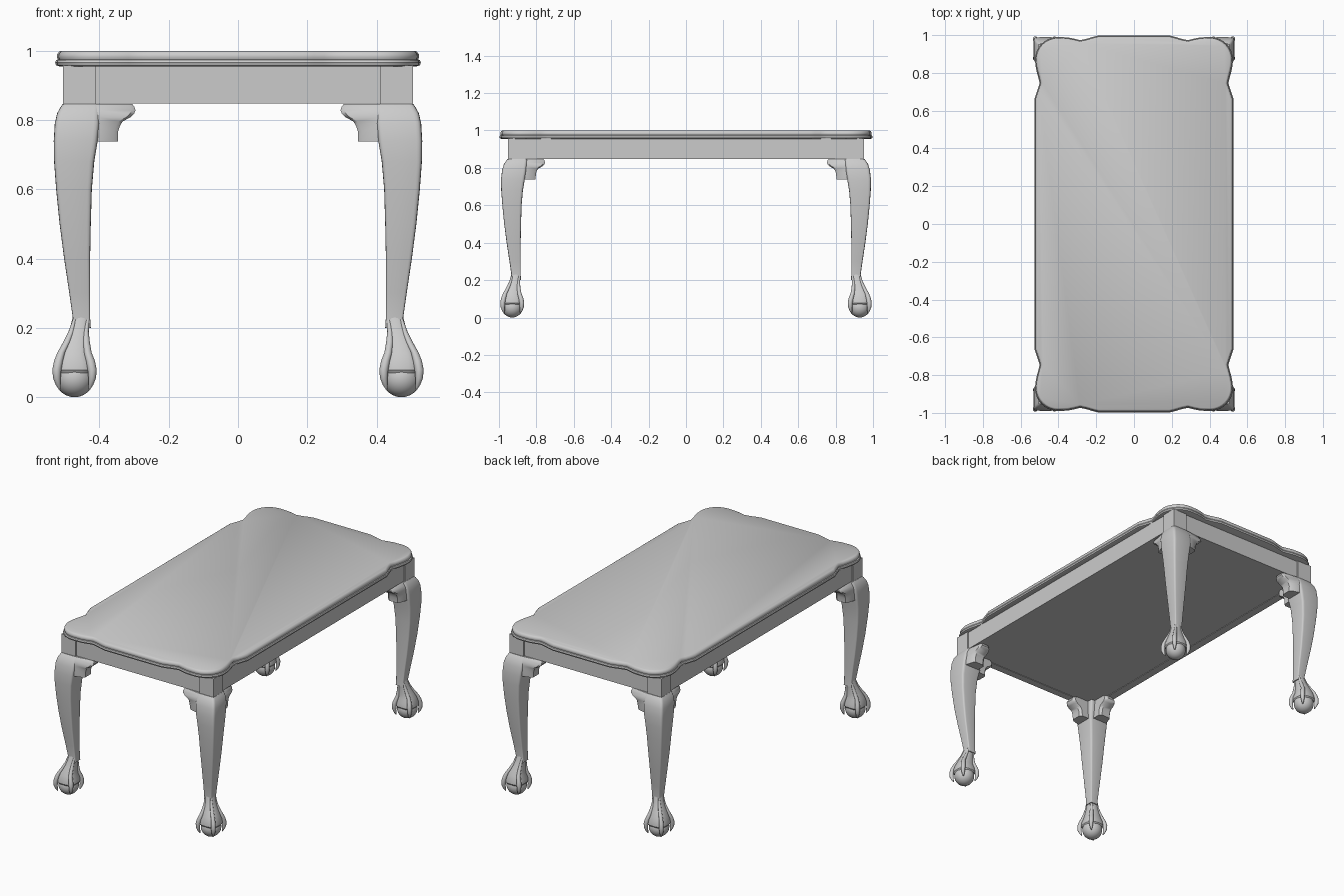
import bpy, bmesh, math
from mathutils import Vector

cube = bpy.data.objects.get("Cube")
if cube:
    bpy.data.objects.remove(cube, do_unlink=True)

SHIFT = 0.457          # a leg's y position is its x position plus this
FOOT = 0.472           # x of the foot centre


def finish(name, bm, mirror=(True, True), angle=32):
    bmesh.ops.recalc_face_normals(bm, faces=bm.faces[:])
    mesh = bpy.data.meshes.new(name)
    bm.to_mesh(mesh)
    bm.free()
    mesh.shade_smooth()
    mesh.set_sharp_from_angle(angle=math.radians(angle))
    obj = bpy.data.objects.new(name, mesh)
    bpy.context.collection.objects.link(obj)
    if any(mirror):
        mod = obj.modifiers.new("Mirror", "MIRROR")
        mod.use_axis = (mirror[0], mirror[1], False)
        mod.use_mirror_merge = False
    return obj


def loft(bm, rings):
    rows = [[bm.verts.new(p) for p in ring] for ring in rings]
    n = len(rows[0])
    for a, b in zip(rows, rows[1:]):
        for i in range(n):
            j = (i + 1) % n
            bm.faces.new((a[i], a[j], b[j], b[i]))
    bm.faces.new(rows[0])
    bm.faces.new(rows[-1])


def section(cx, cy, half, z, power=2.0, n=24):
    """Horizontal ring between a circle (2) and a square (high power)."""
    ring = []
    for i in range(n):
        a = math.tau * i / n
        c, s = math.cos(a), math.sin(a)
        ring.append((cx + half * math.copysign(abs(c) ** (2 / power), c),
                     cy + half * math.copysign(abs(s) ** (2 / power), s), z))
    return ring


def box(name, lo, hi, mirror):
    bm = bmesh.new()
    corners = ((lo[0], lo[1]), (hi[0], lo[1]), (hi[0], hi[1]), (lo[0], hi[1]))
    loft(bm, [[(x, y, z) for x, y in corners] for z in (lo[2], hi[2])])
    return finish(name, bm, mirror)


# Scalloped table top with a moulded edge
quarter = [(0.528, 0.66), (0.518, 0.69), (0.508, 0.72), (0.499, 0.745),
           (0.507, 0.775), (0.516, 0.81), (0.522, 0.84)]
for i in range(11):
    a = math.pi / 2 * i / 10
    quarter.append((0.402 + 0.122 * math.cos(a), 0.87 + 0.12 * math.sin(a)))
quarter += [(0.35, 0.988), (0.315, 0.981), (0.285, 0.973),
            (0.25, 0.981), (0.22, 0.99), (0.187, 0.998)]
back = quarter + [(-x, y) for x, y in reversed(quarter)]
outline = [Vector(p) for p in back + [(-x, -y) for x, y in back]]


def inset(d):
    pts = []
    for i, p in enumerate(outline):
        t = outline[(i + 1) % len(outline)] - outline[i - 1]
        t.normalize()
        pts.append(p - d * Vector((t.y, -t.x)))
    return pts


bm = bmesh.new()
edge = [(0.012, 0.955), (0.003, 0.958), (0.0, 0.966), (0.003, 0.973),
        (0.008, 0.975), (0.005, 0.982), (0.006, 0.99), (0.011, 0.997), (0.016, 1.0)]
loft(bm, [[(p.x, p.y, z) for p in inset(d)] for d, z in edge])
finish("table_top", bm, (False, False))

# Apron rails, corner posts and closed underside
box("corner_posts", (0.41, 0.862, 0.845), (0.505, 0.952, 0.957), (True, True))
box("end_rails", (-0.412, 0.9, 0.848), (0.412, 0.944, 0.957), (False, True))
box("side_rails", (0.45, -0.865, 0.848), (0.497, 0.865, 0.957), (True, False))
box("underside_panel", (-0.48, -0.93, 0.851), (0.48, 0.93, 0.9), (False, False))

# Cabriole legs: height, inner x, outer x
leg = [(0.2, 0.425, 0.477), (0.23, 0.427, 0.477), (0.3, 0.427, 0.487),
       (0.4, 0.427, 0.502), (0.5, 0.425, 0.515), (0.6, 0.422, 0.525),
       (0.68, 0.415, 0.531), (0.74, 0.405, 0.532), (0.79, 0.4, 0.529),
       (0.82, 0.4, 0.522), (0.838, 0.4, 0.512), (0.847, 0.4, 0.506)]
bm = bmesh.new()
loft(bm, [section((i + o) / 2, (i + o) / 2 + SHIFT - 0.008 * max(0, z - 0.75) / 0.1,
                  (o - i) / 2, z, 9) for z, i, o in leg])
finish("legs", bm)

# Knee brackets: height, reach toward the table's middle, outer face
bracket = [(0.738, 0.347, 0.52), (0.767, 0.346, 0.522), (0.785, 0.34, 0.521),
           (0.796, 0.333, 0.521), (0.808, 0.311, 0.52), (0.818, 0.3, 0.518),
           (0.828, 0.296, 0.514), (0.84, 0.3, 0.507), (0.847, 0.306, 0.502)]
rings = []
for z, reach, face in bracket:
    plan = [(0.47, 0.43), (reach + 0.012, 0.43), (reach, 0.445),
            (reach, face - 0.022), (reach + 0.012, face - 0.012), (0.4, face), (0.47, face)]
    rings.append([(x, y + SHIFT - 0.005, z) for x, y in plan])
bm = bmesh.new()
loft(bm, rings)
loft(bm, [[(y - SHIFT, x + SHIFT, z) for x, y, z in ring] for ring in rings])
finish("knee_brackets", bm)

# Ball of each foot
bm = bmesh.new()
bmesh.ops.create_uvsphere(bm, u_segments=28, v_segments=18, radius=0.056)
bmesh.ops.translate(bm, verts=bm.verts[:], vec=(FOOT, FOOT + SHIFT, 0.056))
finish("foot_balls", bm)

# Webbed paw flaring from the ankle over the ball
paw = [(0.07, 0.052), (0.078, 0.057), (0.1, 0.055), (0.125, 0.046),
       (0.15, 0.039), (0.18, 0.031), (0.205, 0.027), (0.23, 0.025)]
bm = bmesh.new()
for_centre = lambda z: FOOT - 0.02 * max(0, z - 0.13) / 0.1
loft(bm, [section(for_centre(z), for_centre(z) + SHIFT, h, z, 2.8) for z, h in paw])
finish("paws", bm)

# Four claws on the corners of each foot: height, offset, radius
claw = [(0.022, 0.043, 0.002), (0.035, 0.047, 0.007), (0.055, 0.051, 0.011),
        (0.08, 0.051, 0.013), (0.105, 0.046, 0.013), (0.13, 0.038, 0.011),
        (0.16, 0.028, 0.01), (0.19, 0.021, 0.008), (0.225, 0.019, 0.005)]
bm = bmesh.new()
for sx in (-1, 1):
    for sy in (-1, 1):
        loft(bm, [section(for_centre(z) + sx * d, for_centre(z) + SHIFT + sy * d, r, z, 2, 12)
                  for z, d, r in claw])
finish("claws", bm, angle=50)
